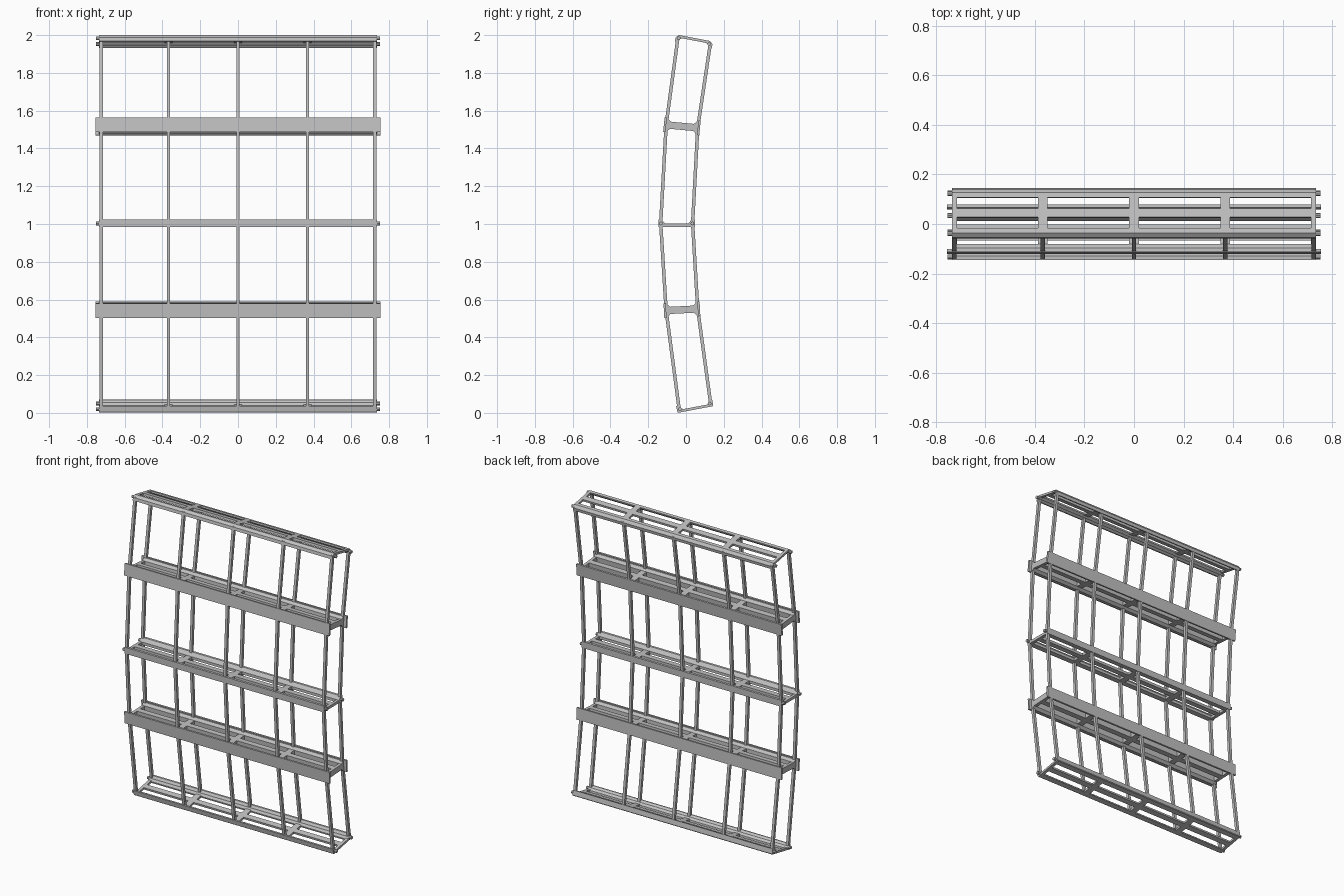
import bpy
import bmesh
from math import cos, sin, tau
from mathutils import Vector

cube = bpy.data.objects.get("Cube")
if cube:
    bpy.data.objects.remove(cube, do_unlink=True)

steel = bpy.data.materials.new("light_grey_steel")
steel.use_nodes = True
grey = (0.53, 0.53, 0.53, 1)
steel.diffuse_color = grey
steel.node_tree.nodes["Principled BSDF"].inputs["Base Color"].default_value = grey

BAYS = (-0.725, -0.368, 0, 0.368, 0.725)
RAIL, ROD, PLATE = 0.735, 0.752, 0.755


def extrude(name, profiles, spans):
    """Sweep each (y, z) profile along x over every span."""
    bm = bmesh.new()
    for profile in profiles:
        for x0, x1 in spans:
            ends = [[bm.verts.new((x, p[0], p[1])) for p in profile] for x in (x0, x1)]
            n = len(profile)
            bm.faces.new(ends[0])
            bm.faces.new(ends[1][::-1])
            for i in range(n):
                j = (i + 1) % n
                bm.faces.new((ends[0][j], ends[0][i], ends[1][i], ends[1][j]))
    bmesh.ops.recalc_face_normals(bm, faces=bm.faces)
    mesh = bpy.data.meshes.new(name)
    bm.to_mesh(mesh)
    bm.free()
    mesh.materials.append(steel)
    obj = bpy.data.objects.new(name, mesh)
    bpy.context.collection.objects.link(obj)
    return obj


class Shelf:
    """Tilted level: u runs front to back, v runs upward from the level line."""

    def __init__(self, name, front, back):
        self.name = name
        self.front = Vector(front)
        along = Vector(back) - self.front
        self.depth = along.length
        self.u = along.normalized()
        self.v = Vector((-self.u.y, self.u.x))

    def at(self, u, v):
        return self.front + self.u * u + self.v * v

    def shape(self, points):
        return [self.at(u, v) for u, v in points]

    def both(self, points):
        """The same profile at the front and mirrored at the back."""
        return [self.shape(points), self.shape([(self.depth - u, v) for u, v in points])]

    def box(self, u0, u1, v0, v1):
        return self.shape([(u0, v0), (u1, v0), (u1, v1), (u0, v1)])

    def deck(self, v0, v1, inset):
        """Centre rail and the cross bars between the two edges."""
        mid = self.depth / 2
        extrude(self.name + "_centre_rail", [self.box(mid - .018, mid + .018, v0, v1)],
                [(-RAIL, RAIL)])
        widths = [.01 if abs(x) > .5 else .02 for x in BAYS]
        extrude(self.name + "_cross_bars", [self.box(inset, self.depth - inset, v0, v1)],
                [(x - w, x + w) for x, w in zip(BAYS, widths)])

    def rods(self, u, v):
        ring = [(u + .01 * cos(i * tau / 8), v + .01 * sin(i * tau / 8)) for i in range(8)]
        extrude(self.name + "_edge_rods", self.both(ring), [(-ROD, ROD)])


bottom = Shelf("bottom", (-.045, 0), (.145, .036))
lower = Shelf("lower", (-.117, .541), (.074, .551))
middle = Shelf("middle", (-.146, 1.003), (.047, 1.003))
upper = Shelf("upper", (-.117, 1.526), (.074, 1.508))
top = Shelf("top", (-.052, 2.003), (.143, 1.966))

# End shelves: chamfered corner rails, rods and thin decks
for shelf, s, cut in ((bottom, 1, .004), (top, -1, .016)):
    corner = [(cut, 0), (.036, 0), (.036, .01), (.01, .036), (0, .036), (0, cut)]
    extrude(shelf.name + "_corner_rails", shelf.both([(u, s * v) for u, v in corner]),
            [(-RAIL, RAIL)])
    shelf.rods(.017, s * .017)
    shelf.deck(min(0, s * .014), max(0, s * .014), .02)

# Joint shelves: wide cover plates, flared rails and deep decks
for shelf in (lower, upper):
    extrude(shelf.name + "_cover_plates",
            shelf.both([(0, -.039), (.012, -.039), (.012, .039), (0, .039)]),
            [(-PLATE, PLATE)])
    flare = [(.011, -.034), (.018, -.034), (.034, -.019),
             (.034, .019), (.018, .034), (.011, .034)]
    extrude(shelf.name + "_flared_rails", shelf.both(flare), [(-RAIL, RAIL)])
    shelf.deck(-.019, .019, .02)

# Middle shelf: slim edge rails
extrude("middle_edge_rails",
        middle.both([(0, -.02), (.014, -.02), (.034, -.018), (.034, 0), (.016, .022), (0, .022)]),
        [(-RAIL, RAIL)])
middle.rods(.013, 0)
middle.deck(-.018, 0, .02)

# Uprights joining neighbouring shelves, front and back
shelves = [bottom, lower, middle, upper, top]
lifts = [.012, 0, 0, 0, -.012]
for k in range(4):
    a, b = shelves[k], shelves[k + 1]
    for side in ("front", "back"):
        def edge(shelf, u, v):
            return shelf.at(u if side == "front" else shelf.depth - u, v)
        quad = [edge(a, .003, lifts[k]), edge(a, .021, lifts[k]),
                edge(b, .021, lifts[k + 1]), edge(b, .003, lifts[k + 1])]
        extrude(f"{side}_uprights_{a.name}_to_{b.name}", [quad],
                [(x - .009, x + .009) for x in BAYS])
